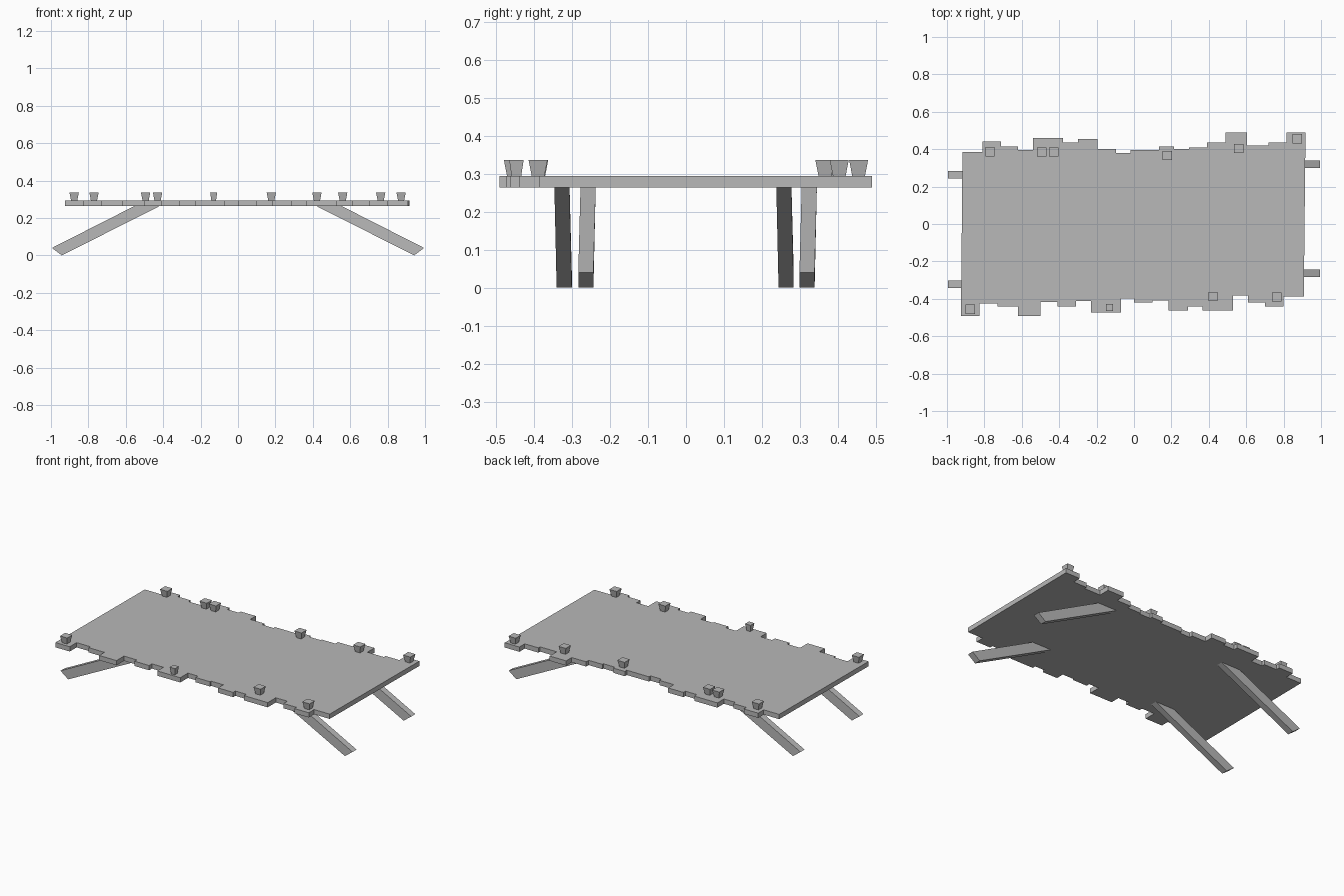
import bpy
import bmesh

default_cube = bpy.data.objects.get("Cube")
if default_cube:
    bpy.data.objects.remove(default_cube, do_unlink=True)

# One flat grey for the whole model
grey = bpy.data.materials.new("plain_grey")
grey.use_nodes = True
grey.diffuse_color = (0.48, 0.48, 0.48, 1)
grey.node_tree.nodes["Principled BSDF"].inputs["Base Color"].default_value = grey.diffuse_color


def add_prism(name, lower, upper):
    """Solid between two matching outlines, with outward facing normals."""
    bm = bmesh.new()
    low = [bm.verts.new(point) for point in lower]
    high = [bm.verts.new(point) for point in upper]
    bm.faces.new(low)
    bm.faces.new(high)
    count = len(low)
    for i in range(count):
        following = (i + 1) % count
        bm.faces.new((low[i], low[following], high[following], high[i]))
    bmesh.ops.recalc_face_normals(bm, faces=bm.faces[:])
    mesh = bpy.data.meshes.new(name)
    bm.to_mesh(mesh)
    bm.free()
    mesh.materials.append(grey)
    part = bpy.data.objects.new(name, mesh)
    bpy.context.collection.objects.link(part)
    return part


def stepped_edge(start, steps):
    """Turn (end position, depth) pairs into the ragged ends of the boards."""
    points = []
    for end, depth in steps:
        points += [(start, depth), (end, depth)]
        start = end
    return points


DECK_BOTTOM, DECK_TOP, PEG_TOP = 0.264, 0.294, 0.337

# Deck: a slab whose long edges step in and out like uneven boards
back_steps = [(-.81, .385), (-.71, .44), (-.62, .415), (-.54, .395), (-.38, .46),
              (-.3, .435), (-.195, .455), (-.095, .4), (-.02, .38), (.135, .395),
              (.215, .415), (.295, .4), (.39, .41), (.49, .435), (.605, .49),
              (.72, .42), (.815, .437), (.917, .49)]
front_steps = [(-.825, -.492), (-.73, -.424), (-.62, -.44), (-.5, -.492), (-.41, -.418),
               (-.31, -.44), (-.23, -.412), (-.07, -.473), (0, -.397), (.1, -.42),
               (.185, -.41), (.29, -.462), (.365, -.44), (.53, -.462), (.61, -.382),
               (.7, -.42), (.8, -.44), (.908, -.387)]
outline = stepped_edge(-.917, back_steps) + stepped_edge(-.925, front_steps)[::-1]
add_prism("deck",
          [(x, y, DECK_BOTTOM) for x, y in outline],
          [(x, y, DECK_TOP) for x, y in outline])


# Pegs: small square posts that widen towards the top
def square(x, y, z, half):
    return [(x - half, y - half, z), (x + half, y - half, z),
            (x + half, y + half, z), (x - half, y + half, z)]


def add_peg(name, x, y, half=0.025):
    add_prism(name, square(x, y, DECK_TOP - 0.002, half * 0.65), square(x, y, PEG_TOP, half))


back_pegs = [(-.77, .387), (-.494, .385), (-.43, .385), (.178, .366), (.56, .404), (.872, .455)]
front_pegs = [(-.876, -.455), (.422, -.388), (.763, -.39)]
for side, pegs in (("back", back_pegs), ("front", front_pegs)):
    for number, (x, y) in enumerate(pegs, 1):
        add_peg(f"{side}_peg_{number}", x, y)
add_peg("small_front_peg", -.13, -.447, half=0.019)

# Legs: square beams splayed outwards, cut flush under the deck
leg_profile = [(.55, DECK_BOTTOM + .002), (.415, DECK_BOTTOM + .002), (.942, 0), (.995, .04)]


def add_leg(name, side, y):
    def outline_at(offset):
        # The foot drifts slightly sideways from the top of the leg
        return [(side * x, y + offset - side * .006 * (x > .7), z) for x, z in leg_profile]
    add_prism(name, outline_at(-.02), outline_at(.02))


add_leg("right_front_leg", -1, -.327)
add_leg("right_back_leg", -1, .258)
add_leg("left_front_leg", 1, -.258)
add_leg("left_back_leg", 1, .325)
